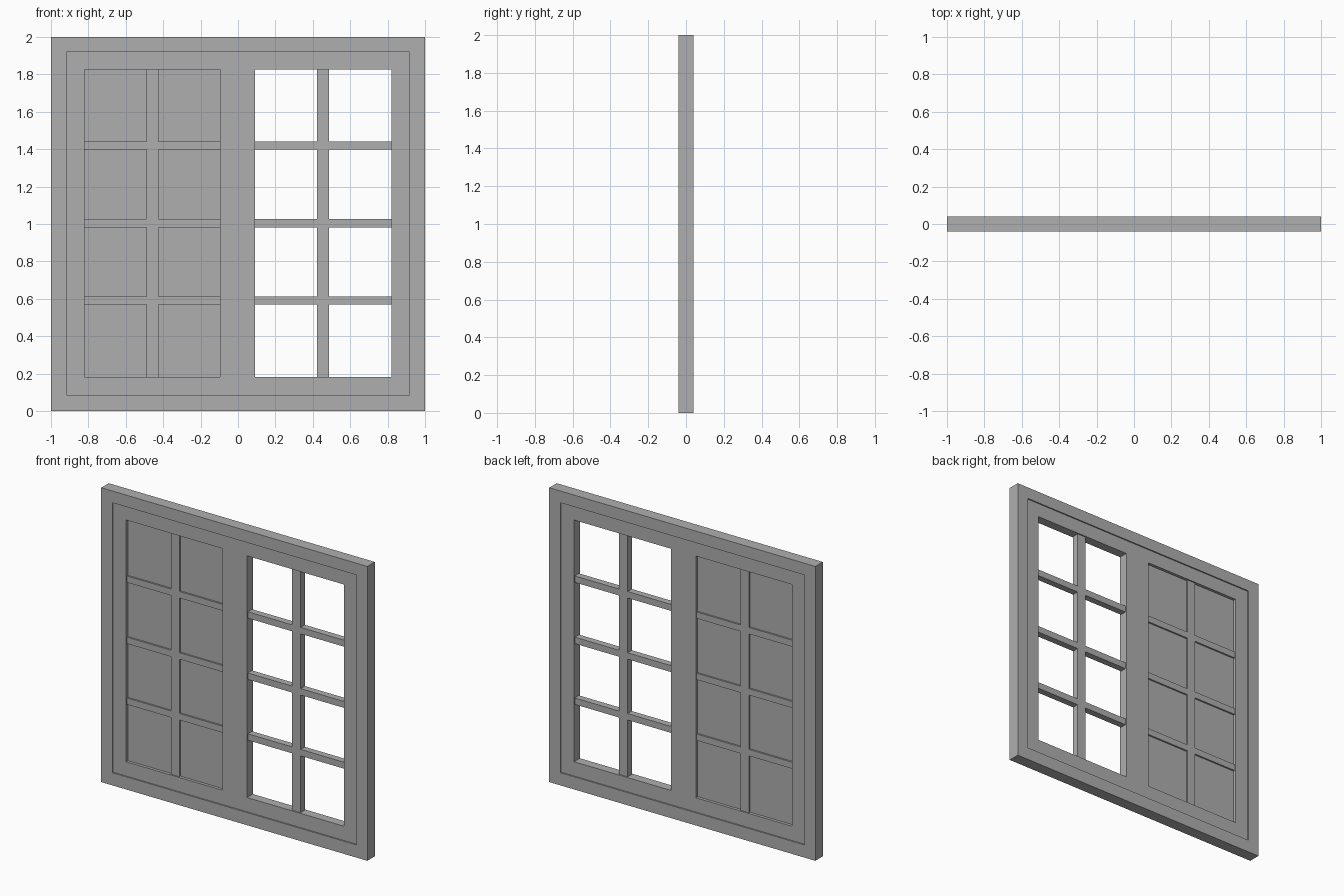
import bpy
import bmesh

if "Cube" in bpy.data.objects:
    bpy.data.objects.remove(bpy.data.objects["Cube"], do_unlink=True)

GREY = (0.43, 0.43, 0.43, 1.0)
paint = bpy.data.materials.new("grey paint")
paint.use_nodes = True
paint.diffuse_color = GREY
paint.node_tree.nodes["Principled BSDF"].inputs["Base Color"].default_value = GREY


def slab(name, xs, zs, depth, is_hole=lambda i, j: False):
    """Upright slab centred on y = 0, made from grid cells, leaving out holes."""
    bm = bmesh.new()
    grid = [[bm.verts.new((x, -depth / 2, z)) for z in zs] for x in xs]
    for i in range(len(xs) - 1):
        for j in range(len(zs) - 1):
            if not is_hole(i, j):
                bm.faces.new((grid[i][j], grid[i + 1][j],
                              grid[i + 1][j + 1], grid[i][j + 1]))
    # Thicken the front sheet towards the back
    made = bmesh.ops.extrude_face_region(bm, geom=bm.faces[:], use_keep_orig=True)
    moved = [v for v in made["geom"] if isinstance(v, bmesh.types.BMVert)]
    bmesh.ops.translate(bm, verts=moved, vec=(0, depth, 0))
    bmesh.ops.recalc_face_normals(bm, faces=bm.faces[:])
    mesh = bpy.data.meshes.new(name)
    bm.to_mesh(mesh)
    bm.free()
    mesh.materials.append(paint)
    obj = bpy.data.objects.new(name, mesh)
    bpy.context.collection.objects.link(obj)
    return obj


# Outer frame
slab("outer_frame", [-1, -0.917, 0.917, 1], [0, 0.086, 1.92, 2], 0.08,
     lambda i, j: i == 1 and j == 1)

# Sash with two tall openings
BOTTOM, TOP = 0.183, 1.825
RIGHT_OPENING = (-0.82, -0.095)
LEFT_OPENING = (0.09, 0.82)
slab("sash", [-0.917, *RIGHT_OPENING, *LEFT_OPENING, 0.917],
     [0.086, BOTTOM, TOP, 1.92], 0.062,
     lambda i, j: i in (1, 3) and j == 1)

# Glazing bars: one upright and three crossbars in each opening
BAR_HEIGHTS = (0.591, 1.004, 1.42)
for side, (x0, x1) in (("right", RIGHT_OPENING), ("left", LEFT_OPENING)):
    mid = (x0 + x1) / 2
    zs = [BOTTOM]
    for z in BAR_HEIGHTS:
        zs += [z - 0.022, z + 0.022]
    zs.append(TOP)
    slab(side + "_glazing_bars", [x0, mid - 0.032, mid + 0.032, x1], zs, 0.045,
         lambda i, j: i != 1 and j % 2 == 0)

# Solid pane behind the bars of the right opening
slab("right_pane", RIGHT_OPENING, [BOTTOM, TOP], 0.022)
